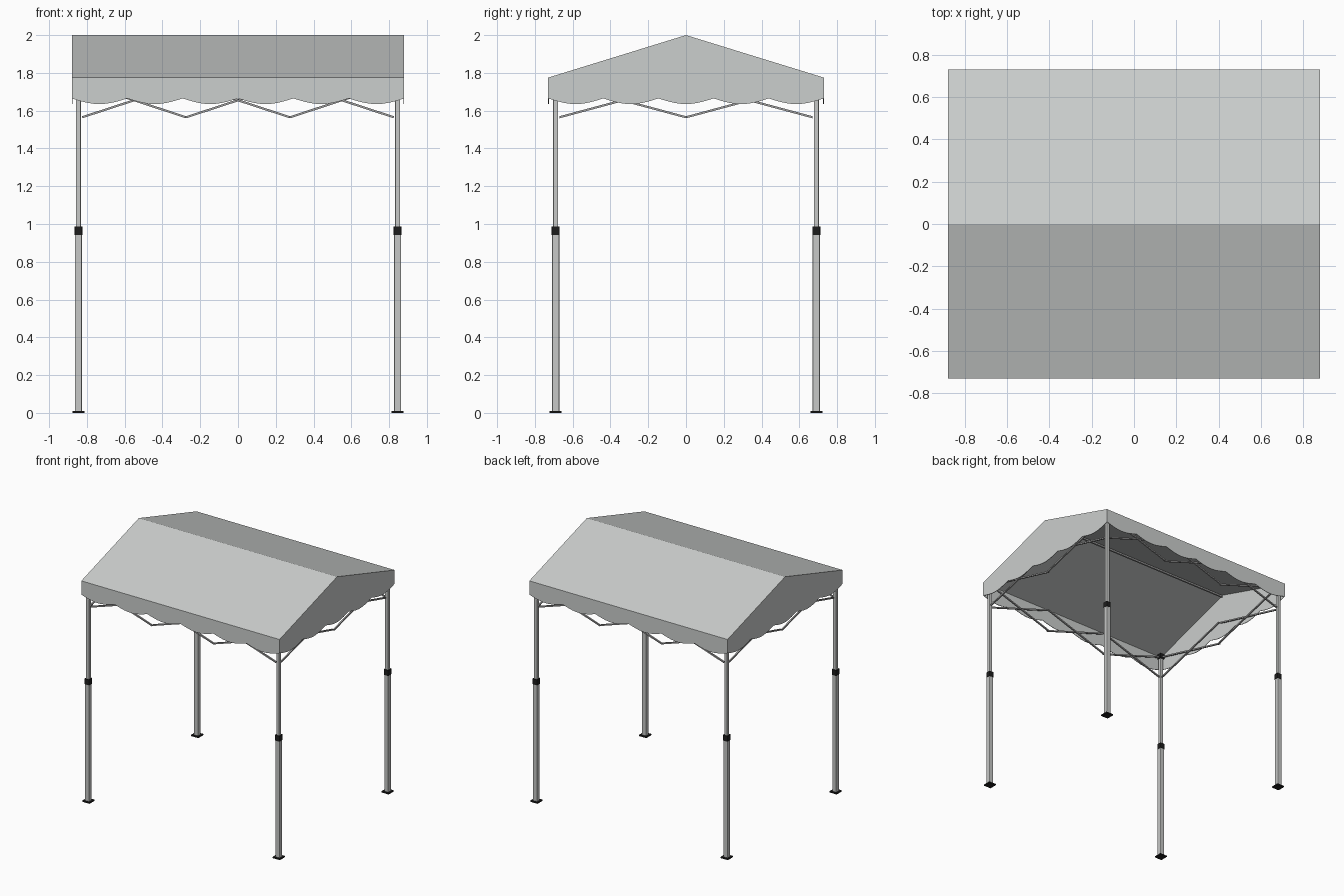
import bpy, bmesh, math
from mathutils import Vector

cube = bpy.data.objects.get("Cube")
if cube:
    bpy.data.objects.remove(cube)

HX, HY = 0.88, 0.73            # canopy half sizes
EAVE, RIDGE, HEM = 1.775, 2.0, 1.665
LX, LY = 0.845, 0.69           # leg positions


def material(name, rgb):
    m = bpy.data.materials.new(name)
    m.use_nodes = True
    m.diffuse_color = (*rgb, 1)
    m.node_tree.nodes["Principled BSDF"].inputs["Base Color"].default_value = (*rgb, 1)
    return m


fabric = material("light grey fabric", (0.60, 0.62, 0.61))
metal = material("grey metal", (0.57, 0.58, 0.57))
strut_metal = material("strut grey", (0.36, 0.36, 0.36))
black = material("black plastic", (0.012, 0.012, 0.012))


def finish(name, bm, mat):
    bmesh.ops.recalc_face_normals(bm, faces=bm.faces)
    mesh = bpy.data.meshes.new(name)
    bm.to_mesh(mesh)
    bm.free()
    mesh.materials.append(mat)
    ob = bpy.data.objects.new(name, mesh)
    bpy.context.collection.objects.link(ob)
    return ob


def box(name, center, size, mat, bevel=0.0):
    bm = bmesh.new()
    bmesh.ops.create_cube(bm, size=1)
    for v in bm.verts:
        v.co = Vector(center) + Vector(c * s for c, s in zip(v.co, size))
    if bevel:
        # chamfer the upright edges only
        upright = [e for e in bm.edges if abs(e.verts[0].co.z - e.verts[1].co.z) > size[2] / 2]
        bmesh.ops.bevel(bm, geom=upright, offset=bevel, segments=2, profile=0.5, affect='EDGES')
    return finish(name, bm, mat)


def bar(name, a, b, thick, mat):
    a, b = Vector(a), Vector(b)
    ob = box(name, (0, 0, 0), (thick, thick, (b - a).length), mat)
    ob.location = (a + b) / 2
    ob.rotation_euler = (b - a).to_track_quat('Z', 'Y').to_euler()
    return ob


def scallops(half, count, steps=10, drop=0.03):
    """Hem outline from -half to half, as (distance, height) pairs."""
    n = count * steps
    return [(-half + 2 * half * i / n,
             HEM - drop * math.sin(math.pi * (i % steps) / steps)) for i in range(n + 1)]


# canopy: two roof slopes, two scalloped valances, two scalloped gables
bm = bmesh.new()


def face(points):
    bm.faces.new([bm.verts.new(p) for p in points])


for s in (-1, 1):
    face([(-HX, s * HY, EAVE), (HX, s * HY, EAVE), (HX, 0, RIDGE), (-HX, 0, RIDGE)])
    face([(x, s * HY, z) for x, z in scallops(HX, 6)]
         + [(HX, s * HY, EAVE), (-HX, s * HY, EAVE)])
    face([(s * HX, y, z) for y, z in scallops(HY, 5)]
         + [(s * HX, HY, EAVE), (s * HX, 0, RIDGE), (s * HX, -HY, EAVE)])
bmesh.ops.remove_doubles(bm, verts=bm.verts, dist=0.0005)
canopy = finish("canopy", bm, fabric)
cloth = canopy.modifiers.new("cloth thickness", 'SOLIDIFY')
cloth.thickness = 0.004
cloth.offset = -1

# legs with feet, collars and top connectors
for sx, side in ((1, "left"), (-1, "right")):
    for sy, end in ((-1, "front"), (1, "back")):
        x, y = sx * LX, sy * LY
        tag = f"{end}_{side}"
        box(f"foot_{tag}", (x, y, 0.005), (0.064, 0.064, 0.01), black)
        box(f"lower_leg_{tag}", (x, y, 0.48), (0.038, 0.038, 0.94), metal, 0.006)
        box(f"upper_leg_{tag}", (x, y, 1.36), (0.027, 0.027, 0.82), metal, 0.004)
        box(f"leg_collar_{tag}", (x, y, 0.965), (0.042, 0.042, 0.044), black, 0.006)
        box(f"top_connector_{tag}", (x, y, 1.75), (0.036, 0.036, 0.04), black)


# scissor trusses between neighbouring legs
def truss(name, half, count, place):
    low, high = 1.565, 1.745
    w = 2 * half / count
    for i in range(count):
        a, b = -half + i * w, -half + (i + 1) * w
        bar(f"{name}_rising_{i + 1}", place(a, 0.005, low), place(b, 0.005, high), 0.011, strut_metal)
        bar(f"{name}_falling_{i + 1}", place(a, -0.005, high), place(b, -0.005, low), 0.011, strut_metal)


for s, end, side in ((-1, "front", "right"), (1, "back", "left")):
    truss(f"{end}_truss", 0.825, 3, lambda t, o, z: (t, s * LY + o, z))
    truss(f"{side}_truss", 0.67, 2, lambda t, o, z: (s * LX + o, t, z))

# bar under the roof ridge
bar("ridge_bar", (-HX + 0.01, 0, RIDGE - 0.018), (HX - 0.01, 0, RIDGE - 0.018), 0.014, strut_metal)
